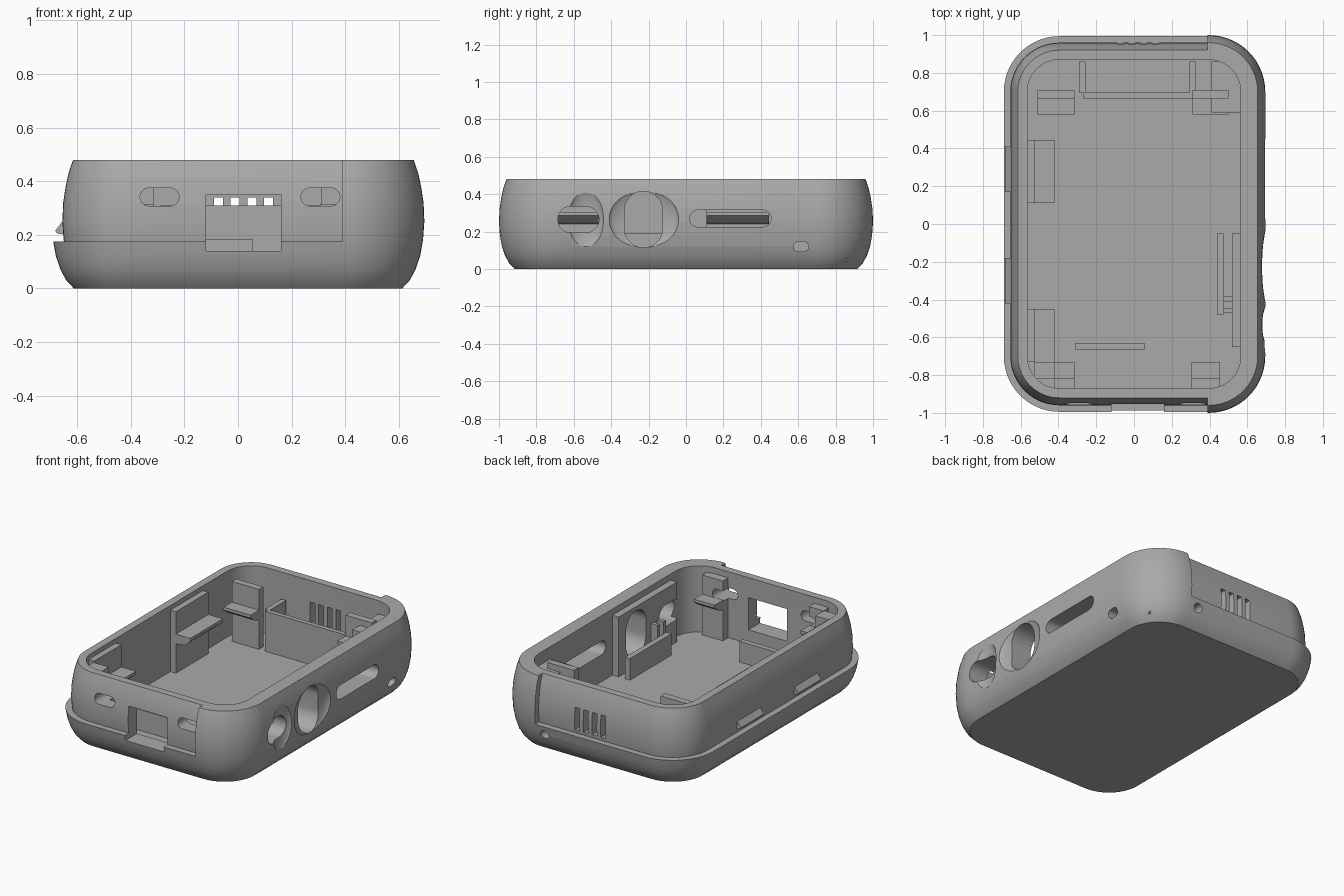
import bpy, bmesh, math
from mathutils import Vector

if "Cube" in bpy.data.objects:
    bpy.data.objects.remove(bpy.data.objects["Cube"], do_unlink=True)

grey = bpy.data.materials.new("case grey")
grey.use_nodes = True
COLOUR = (0.4, 0.4, 0.4, 1)
grey.diffuse_color = COLOUR
grey.node_tree.nodes["Principled BSDF"].inputs["Base Color"].default_value = COLOUR

HALF_X, HALF_Y, RADIUS, HEIGHT = 0.695, 1.0, 0.3, 0.48
LEDGE, STEP_X, FLOOR = 0.175, 0.39, 0.05
# outer side profile: height, inset
PROFILE = [(0, .083), (.03, .055), (.07, .033), (.12, .016), (.18, .005),
           (.25, 0), (.32, .003), (.38, .012), (.43, .023), (HEIGHT, .04)]


def finish(bm, name):
    bmesh.ops.recalc_face_normals(bm, faces=bm.faces)
    mesh = bpy.data.meshes.new(name)
    bm.to_mesh(mesh)
    bm.free()
    mesh.materials.append(grey)
    obj = bpy.data.objects.new(name, mesh)
    bpy.context.collection.objects.link(obj)
    return obj


def rounded(hx, hy, r, n=14):
    pts = []
    for i, (sx, sy) in enumerate([(1, 1), (-1, 1), (-1, -1), (1, -1)]):
        for k in range(n + 1):
            a = (i + k / n) * math.pi / 2
            pts.append((sx * (hx - r) + r * math.cos(a), sy * (hy - r) + r * math.sin(a)))
    return pts


def place(axis, u, v, w):
    return {"x": (w, u, v), "y": (u, w, v), "z": (u, v, w)}[axis]


def loft(name, rings, axis="z"):
    """Skin a stack of (outline, position) rings along an axis."""
    bm = bmesh.new()
    loops = [[bm.verts.new(place(axis, u, v, w)) for u, v in pts] for pts, w in rings]
    for a, b in zip(loops, loops[1:]):
        for i in range(len(a)):
            j = (i + 1) % len(a)
            bm.faces.new((a[i], a[j], b[j], b[i]))
    bm.faces.new(loops[0])
    bm.faces.new(loops[-1])
    bmesh.ops.remove_doubles(bm, verts=bm.verts, dist=1e-5)
    return finish(bm, name)


def prism(name, pts, axis, a, b):
    return loft(name, [(pts, a), (pts, b)], axis)


def box(name, x0, x1, y0, y1, z0, z1):
    return prism(name, [(x0, y0), (x1, y0), (x1, y1), (x0, y1)], "z", z0, z1)


def slot(name, axis, u0, u1, v0, v1, a, b):
    hu, hv = (u1 - u0) / 2, (v1 - v0) / 2
    pts = rounded(hu, hv, min(hu, hv) * .999, 10)
    return prism(name, [(p + u0 + hu, q + v0 + hv) for p, q in pts], axis, a, b)


def dish(name, centre, size):
    bm = bmesh.new()
    bmesh.ops.create_uvsphere(bm, u_segments=48, v_segments=32, radius=1)
    for v in bm.verts:
        v.co = Vector(s * c for s, c in zip(size, v.co)) + Vector(centre)
    return finish(bm, name)


def shell(name, extra, profile):
    return loft(name, [(rounded(HALF_X - i - extra, HALF_Y - i - extra, RADIUS - i - extra), z)
                       for z, i in profile])


def cut(obj, cutters):
    for c in cutters:
        mod = obj.modifiers.new("cut", "BOOLEAN")
        mod.operation, mod.solver, mod.object = "DIFFERENCE", "EXACT", c
        bpy.context.view_layer.objects.active = obj
        bpy.ops.object.modifier_apply(modifier=mod.name)


# main case, cavity and stepped lid seat
body = shell("case_body", 0, PROFILE)
cavity = prism("cavity_cutter", rounded(.565, .87, .17), "z", FLOOR, 1)
core = shell("core_cutter", .04, PROFILE[:-1] + [(HEIGHT, .04), (HEIGHT + .1, .04)])
step = box("step_cutter", -1, STEP_X, -1.2, 1.2, LEDGE, HEIGHT + .05)
cut(step, [core])

# openings
side_cuts = [
    dish("round_dish_cutter", (.70, -.225, .267), (.045, .187, .173)),
    dish("narrow_dish_cutter", (.70, -.535, .267), (.04, .095, .173)),
    slot("button_hole_cutter", "x", -.33, -.125, .115, .415, .48, .9),
    slot("key_hole_cutter", "x", -.685, -.465, .195, .335, .48, .9),
]
long_slot = slot("long_slot_cutter", "x", .02, .455, .225, .315, .45, .9)
front_cuts = [slot("front_slot_cutter", "y", a, a + .145, .308, .375, -1.1, -.8)
              for a in (-.365, .235)]
port = box("port_cutter", -.12, .16, -1.1, -.8, .14, .35)
vents = [box("vent_cutter", x, x + .034, .8, 1.1, .195, .34) for x in (-.09, -.028, .035, .097)]
pins = [slot("side_pin_cutter", "x", .575, .655, .093, .147, .6, .9),
        slot("back_pin_cutter", "y", .30, .36, .093, .147, .92, 1.1)]
cut(body, [cavity, step] + side_cuts + [long_slot, port] + front_cuts + vents + pins)

# left wall: two retaining blocks with hooks, and two outer snap ridges
for n, (a, b) in enumerate([(-.73, -.45), (.11, .445)]):
    box(f"left_block_{n}", -.59, -.525, a, b, .04, .45)
    prism(f"left_hook_{n}", [(-.53, .305), (-.42, .305), (-.42, .285), (-.46, .25), (-.53, .24)],
          "y", a, b)
for n, a in enumerate((-.42, .17)):
    prism(f"snap_ridge_{n}", [(-.64, .255), (-.655, .25), (-.682, .215), (-.675, .205), (-.64, .2)],
          "y", a, a + .24)

# corner posts with hooks at the back
for side, (a, b) in {"left": (-.51, -.315), "right": (.31, .5)}.items():
    box(f"back_{side}_post", a, b, .665, .71, .04, .44)
    prism(f"back_{side}_hook", [(.67, .305), (.58, .305), (.58, .285), (.62, .255), (.67, .24)],
          "x", a, b)
box("back_right_block", .41, .60, .59, .86, .04, .40)

# corner posts with hooks at the front
for side, (a, b) in {"left": (-.42, -.315), "right": (.305, .455)}.items():
    post = box(f"front_{side}_post", a, b, -.88, -.815, .04, .44)
    cut(post, front_cuts)
    prism(f"front_{side}_hook", [(-.82, .315), (-.73, .315), (-.73, .295), (-.77, .265), (-.82, .25)],
          "x", a, b)
box("front_left_fill", -.53, -.42, -.82, -.73, .04, .44)

# floor partitions
box("back_partition", -.27, .31, .665, .695, .04, .31)
for side, x in {"left": -.29, "right": .293}.items():
    box(f"partition_arm_{side}", x, x + .034, .695, .86, .04, .31)
box("front_rib", -.31, .055, -.665, -.63, .04, .185)

# button frame on the right wall
frame = box("button_frame", .52, .60, -.65, -.05, .04, .44)
cut(frame, side_cuts[2:])
box("button_low_wall", .44, .475, -.48, -.05, .04, .19)
for n, y in enumerate((-.41, -.47)):
    box(f"button_rib_{n}", .475, .53, y, y + .025, .04, .27)

for obj in [o for o in bpy.data.objects if "_cutter" in o.name]:
    bpy.data.objects.remove(obj, do_unlink=True)

# smooth curved walls, keep edges crisp
bpy.ops.object.select_all(action="DESELECT")
body.select_set(True)
frame.select_set(True)
bpy.context.view_layer.objects.active = body
bpy.ops.object.shade_smooth_by_angle(angle=math.radians(25))
